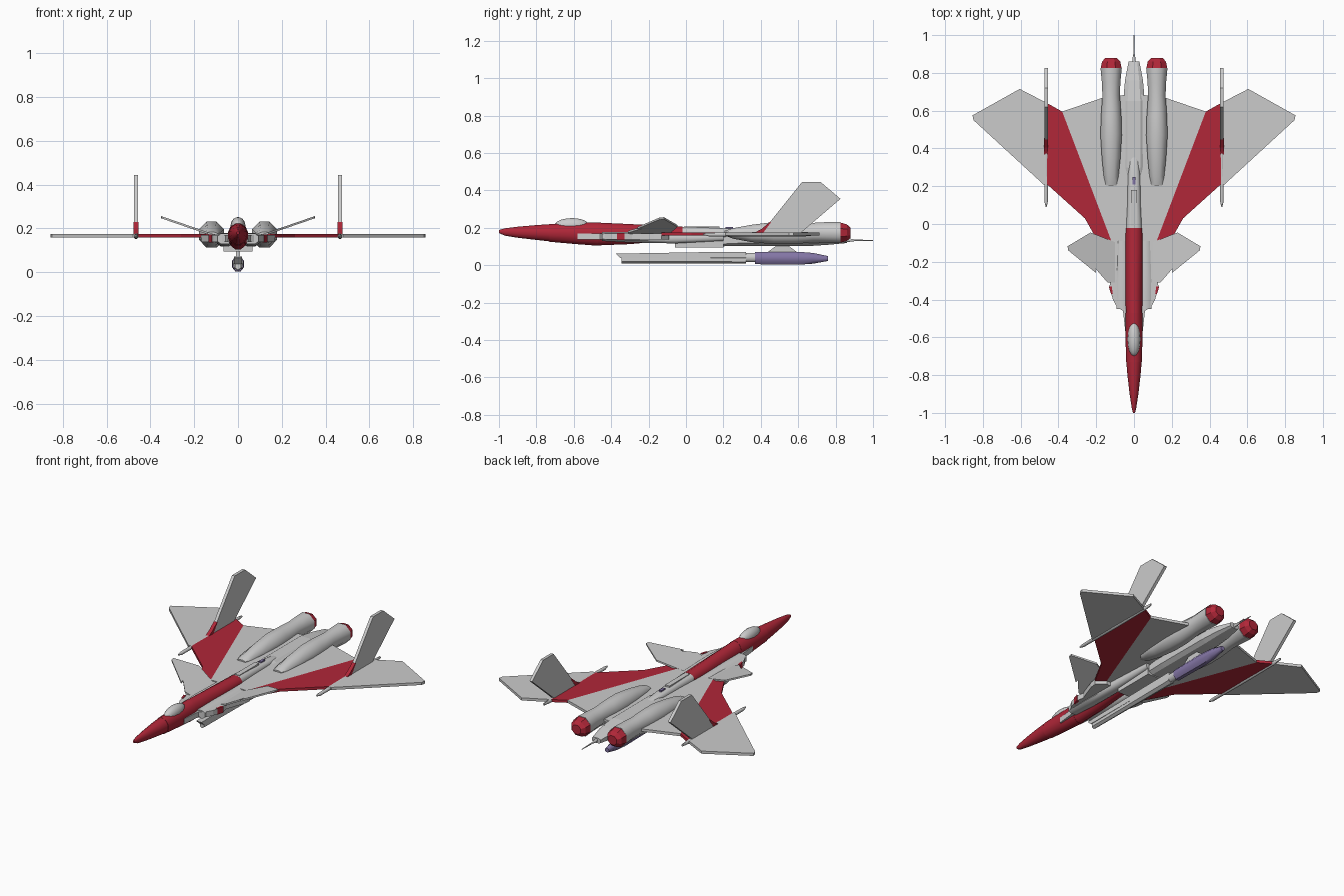
import bpy, bmesh, math
from mathutils import Vector

if "Cube" in bpy.data.objects:
    bpy.data.objects.remove(bpy.data.objects["Cube"])


def material(name, rgb):
    m = bpy.data.materials.new(name)
    m.diffuse_color = (*rgb, 1)
    m.use_nodes = True
    m.node_tree.nodes["Principled BSDF"].inputs["Base Color"].default_value = m.diffuse_color
    return m


RED = material("red", (0.44, 0.02, 0.04))
PURPLE = material("purple", (0.23, 0.18, 0.38))


def finish(name, bm, mat=None, smooth=False):
    bmesh.ops.recalc_face_normals(bm, faces=bm.faces)
    me = bpy.data.meshes.new(name)
    bm.to_mesh(me)
    bm.free()
    ob = bpy.data.objects.new(name, me)
    bpy.context.collection.objects.link(ob)
    if mat:
        me.materials.append(mat)
    if smooth:
        bpy.ops.object.select_all(action='DESELECT')
        ob.select_set(True)
        bpy.context.view_layer.objects.active = ob
        bpy.ops.object.shade_smooth_by_angle(angle=math.radians(50))
    return ob


def prism(name, pts, offset, mat=None):
    """Extrude a planar 3D outline by an offset vector."""
    bm = bmesh.new()
    f = bm.faces.new([bm.verts.new(p) for p in pts])
    ext = bmesh.ops.extrude_face_region(bm, geom=[f])["geom"]
    verts = [g for g in ext if isinstance(g, bmesh.types.BMVert)]
    bmesh.ops.translate(bm, verts=verts, vec=Vector(offset))
    return finish(name, bm, mat)


def plate(name, outline, side, z0, z1, mat=None, slope=0, x0=0):
    """Flat panel seen from above, with optional dihedral."""
    pts = [(side * x, y, z0 + slope * (x - x0)) for x, y in outline]
    return prism(name, pts, (0, 0, z1 - z0), mat)


def loft(name, stations, x=0, n=12, mat=None, power=1.0, smooth=True):
    """Rings along y; station = (y, half width, z bottom, z top)."""
    bm = bmesh.new()
    rings = []
    for y, w, zb, zt in stations:
        ring = []
        for i in range(n):
            a = 2 * math.pi * (i + 0.5) / n
            c, s = math.cos(a), math.sin(a)
            c = math.copysign(abs(c) ** power, c)
            s = math.copysign(abs(s) ** power, s)
            ring.append(bm.verts.new((x + w * c, y, (zb + zt) / 2 + s * (zt - zb) / 2)))
        rings.append(ring)
    for a, b in zip(rings, rings[1:]):
        for i in range(n):
            j = (i + 1) % n
            bm.faces.new((a[i], a[j], b[j], b[i]))
    bm.faces.new(rings[0])
    bm.faces.new(rings[-1])
    return finish(name, bm, mat, smooth)


# Fuselage: nose cone, cockpit section, mid body, rear spine
loft("nose_cone", [(-1, .006, .172, .188), (-.97, .013, .158, .198), (-.9, .024, .146, .207),
                   (-.8, .036, .134, .216), (-.73, .042, .126, .221)], mat=RED)
loft("cockpit_body", [(-.73, .044, .124, .222), (-.6, .046, .112, .228), (-.47, .047, .102, .231)], mat=RED)
loft("mid_body", [(-.47, .045, .104, .23), (-.3, .046, .111, .222), (-.15, .046, .125, .214),
                  (-.02, .045, .135, .208)], mat=RED)
loft("rear_spine", [(-.02, .042, .13, .206), (.1, .036, .13, .203), (.25, .033, .14, .196),
                    (.34, .025, .15, .186), (.385, .012, .155, .176)], power=.7)
plate("spine_rail", [(-.015, -.01), (.015, -.01), (.015, .18), (-.015, .18)], 1, .19, .208)
plate("spine_light", [(-.008, .21), (.008, .21), (.008, .25), (-.008, .25)], 1, .19, .204, PURPLE)

# Canopy
bm = bmesh.new()
bmesh.ops.create_uvsphere(bm, u_segments=16, v_segments=10, radius=1)
for v in bm.verts:
    v.co = Vector((v.co.x * .034, v.co.y * .093 - .61, v.co.z * .04 + .212))
finish("canopy", bm, smooth=True)

# Belly box and tapered tail boom with spike
loft("belly_box", [(-.06, .066, .095, .165), (.2, .066, .095, .165)], n=4, power=.001, smooth=False)
loft("tail_boom", [(.2, .064, .1, .165), (.3, .062, .1, .185), (.65, .06, .1, .185),
                   (.76, .05, .108, .17), (.86, .03, .118, .15)], n=8, power=.6, smooth=False)
loft("tail_spike", [(.78, .01, .122, .15), (.88, .008, .125, .143), (.9, .004, .128, .138),
                    (1, .002, .13, .135)], n=8)

for s, tag in ((1, "right"), (-1, "left")):
    # Forebody shoulder
    plate("shoulder_" + tag, [(0, -.58), (.045, -.58), (.058, -.46), (.09, -.44), (.112, -.4), (.13, -.33),
                              (.122, -.29), (.165, -.17), (.17, -.13), (.12, -.09), (0, -.09)], s, .138, .17)
    plate("shoulder_marking_" + tag, [(.112, -.37), (.122, -.37), (.134, -.33), (.118, -.33)],
          s, .136, .173, RED)
    loft("intake_fairing_" + tag, [(-.45, .035, .128, .178), (-.3, .04, .12, .18), (-.06, .035, .115, .176),
                                   (.2, .02, .13, .172)], x=s * .06, n=8, power=.7)
    # Wing: inner panel, red stripe, outer panel
    plate("inner_wing_" + tag, [(0, -.09), (.12, -.09), (.38, .595), (.17, .667), (0, .69)], s, .159, .175)
    plate("wing_stripe_" + tag, [(.17, -.13), (.26, .03), (.46, .21), (.46, .64), (.38, .595), (.12, -.09)],
          s, .159, .175, RED)
    plate("outer_wing_" + tag, [(.46, .21), (.48, .21), (.85, .55), (.855, .575), (.605, .715), (.46, .64)],
          s, .159, .175)
    # Canard
    plate("canard_" + tag, [(.09, -.31), (.14, -.31), (.205, -.235), (.2, -.26), (.348, -.14), (.352, -.118),
                            (.23, -.045), (.09, -.1)], s, .16, .17, slope=.345, x0=.1)
    # Tail fin with red root and the rail beneath
    fin = [(.4, .17), (.62, .445), (.72, .445), (.826, .355), (.61, .17)]
    prism("fin_" + tag, [(s * .465 - .009, y, z) for y, z in fin], (.018, 0, 0))
    root = [(.36, .17), (.405, .195), (.447, .23), (.455, .23), (.41, .17)]
    prism("fin_root_" + tag, [(s * .465 - .011, y, z) for y, z in root], (.022, 0, 0), RED)
    loft("wing_rail_" + tag, [(.09, .003, .162, .17), (.12, .01, .154, .174), (.4, .012, .152, .178),
                              (.64, .01, .154, .178), (.7, .005, .16, .174)], x=s * .465, n=8)
    # Engine nacelle and nozzle
    loft("engine_" + tag, [(.205, .03, .16, .185), (.25, .042, .14, .2), (.35, .053, .12, .22),
                           (.47, .061, .108, .236), (.57, .058, .108, .236), (.68, .05, .118, .231),
                           (.75, .053, .116, .235), (.825, .061, .113, .236)], x=s * .121, n=8)
    loft("nozzle_" + tag, [(.825, .06, .116, .233), (.86, .052, .126, .222), (.88, .032, .145, .203)],
         x=s * .121, n=8, mat=RED, smooth=False)

# Under-slung pod: barrel, upper rail, collar, purple rear body, pylon
loft("pod_barrel", [(-.345, .016, .01, .05), (.32, .024, .008, .05)], n=6, smooth=False)
profile = [(-.375, .062), (-.35, .038), (.32, .036), (.32, .072), (.1, .07)]
prism("pod_upper_rail", [(-.018, y, z) for y, z in profile], (.036, 0, 0))
loft("pod_collar", [(.32, .024, .014, .068), (.38, .024, .014, .068)], n=8)
loft("pod_body", [(.37, .028, .003, .073), (.6, .03, 0, .075), (.68, .027, .006, .068),
                  (.76, .014, .022, .05)], n=8, mat=PURPLE)
prism("pod_pylon", [(-.01, y, z) for y, z in ((.43, .065), (.6, .065), (.54, .11), (.49, .11))], (.02, 0, 0))
